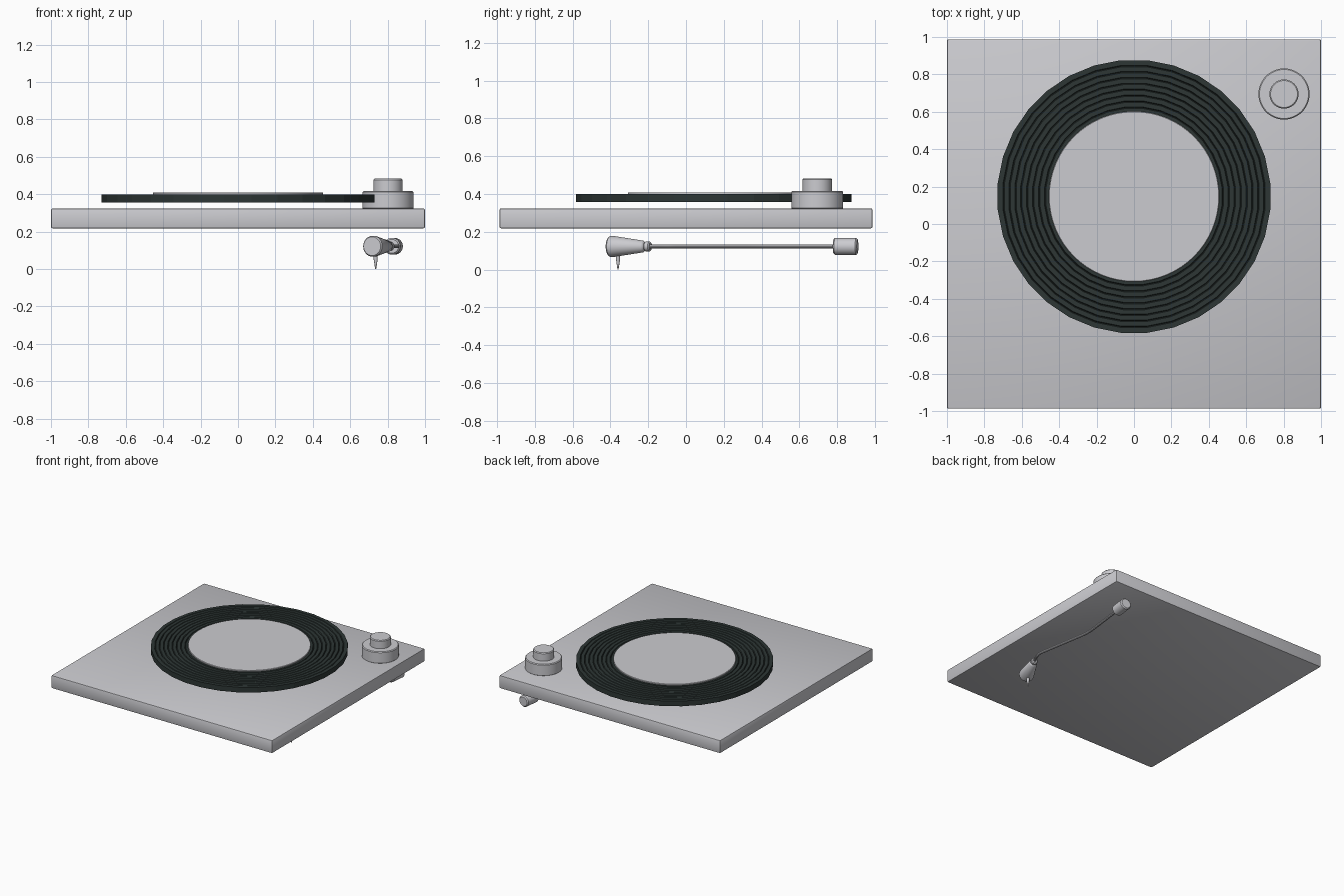
import bpy, bmesh, math
from mathutils import Vector

if "Cube" in bpy.data.objects:
    bpy.data.objects.remove(bpy.data.objects["Cube"])


def material(name, rgb):
    m = bpy.data.materials.new(name)
    m.diffuse_color = (*rgb, 1)
    m.use_nodes = True
    m.node_tree.nodes["Principled BSDF"].inputs["Base Color"].default_value = m.diffuse_color
    return m


GREY = material("light_grey", (0.60, 0.60, 0.63))
VINYL = material("dark_vinyl", (0.026, 0.037, 0.035))


def finish(name, bm, mat, angle=None):
    bmesh.ops.recalc_face_normals(bm, faces=bm.faces)
    me = bpy.data.meshes.new(name)
    bm.to_mesh(me)
    bm.free()
    ob = bpy.data.objects.new(name, me)
    bpy.context.collection.objects.link(ob)
    me.materials.append(mat)
    if angle:
        bpy.ops.object.select_all(action='DESELECT')
        ob.select_set(True)
        bpy.context.view_layer.objects.active = ob
        bpy.ops.object.shade_smooth_by_angle(angle=math.radians(angle))
    return ob


def lathe(name, profile, sides, mat, origin, axis=(0, 0, 1), closed=False,
          turn=0.0, angle=35):
    """Spin (radius, height) points about an axis; radius 0 becomes a pole."""
    bm = bmesh.new()
    q = Vector((0, 0, 1)).rotation_difference(Vector(axis).normalized())
    rings = []
    for r, h in profile:
        n = 1 if r == 0 else sides
        ring = []
        for i in range(n):
            a = 2 * math.pi * (i + turn) / sides
            p = Vector((r * math.cos(a), r * math.sin(a), h))
            ring.append(bm.verts.new(q @ p + Vector(origin)))
        rings.append(ring)
    pairs = list(zip(rings, rings[1:]))
    if closed:
        pairs.append((rings[-1], rings[0]))
    for A, B in pairs:
        for i in range(sides):
            j = (i + 1) % sides
            f = [A[i % len(A)], A[j % len(A)], B[j % len(B)], B[i % len(B)]]
            bm.faces.new(list(dict.fromkeys(f)))
    return finish(name, bm, mat, angle)


def drum(name, r, z0, z1, sides, mat, origin, axis=(0, 0, 1), b=0.006):
    """Capped cylinder with small chamfers."""
    return lathe(name, [(0, z0), (r - b, z0), (r, z0 + b), (r, z1 - b),
                        (r - b, z1), (0, z1)], sides, mat, origin, axis)


# Plinth with softened edges
bm = bmesh.new()
bmesh.ops.create_cube(bm, size=1)
for v in bm.verts:
    v.co = (v.co.x * 2, v.co.y * 1.975, 0.271 + v.co.z * 0.106)
bmesh.ops.bevel(bm, geom=bm.edges[:], offset=0.008, segments=2,
                profile=0.5, affect='EDGES')
finish("plinth", bm, GREY, 35)

# Record: flat-sided ring with concentric V grooves on top
R0, R1, GROOVES = 0.445, 0.732, 9
CENTRE = (0, 0.147, 0)
step = (R1 - R0) / GROOVES
profile = [(R0, 0.357), (R0, 0.399)]
for i in range(1, GROOVES):
    r = R0 + i * step
    profile += [(r - 0.004, 0.399), (r, 0.392), (r + 0.004, 0.399)]
profile += [(R1, 0.399), (R1, 0.357)]
lathe("record", profile, 32, VINYL, CENTRE, closed=True, turn=0.5, angle=None)

# Record label
drum("record_label", 0.455, 0.358, 0.409, 64, GREY, CENTRE, b=0.002)

# Stepped control knob
KNOB = (0.802, 0.695, 0)
drum("knob_base", 0.137, 0.32, 0.417, 48, GREY, KNOB)
drum("knob_top", 0.078, 0.41, 0.483, 48, GREY, KNOB)

# Tonearm tube: polyline with rounded bends, swept as a round curve
Z = 0.122
corners = [Vector(p) for p in ((0.83, 0.845, Z), (0.775, 0.39, Z),
                               (0.858, -0.095, Z), (0.81, -0.20, Z))]
path = [corners[0]]
for a, c, b, d in ((corners[0], corners[1], corners[2], 0.07),
                   (corners[1], corners[2], corners[3], 0.04)):
    p, q = c + (a - c).normalized() * d, c + (b - c).normalized() * d
    for k in range(7):
        t = k / 6
        path.append(p * (1 - t) ** 2 + c * 2 * t * (1 - t) + q * t * t)
path.append(corners[3])
cu = bpy.data.curves.new("tonearm_tube", 'CURVE')
cu.dimensions = '3D'
cu.bevel_depth = 0.011
cu.bevel_resolution = 3
cu.use_fill_caps = True
sp = cu.splines.new('POLY')
sp.points.add(len(path) - 1)
for pt, co in zip(sp.points, path):
    pt.co = (*co, 1)
cu.materials.append(GREY)
tube = bpy.data.objects.new("tonearm_tube", cu)
bpy.context.collection.objects.link(tube)
bpy.ops.object.select_all(action='DESELECT')
tube.select_set(True)
bpy.context.view_layer.objects.active = tube
bpy.ops.object.convert(target='MESH')
bpy.ops.object.shade_smooth_by_angle(angle=math.radians(35))

# Counterweight along the rear of the arm
drum("counterweight", 0.045, -0.064, 0.064, 32, GREY, corners[0],
     corners[0] - corners[1], b=0.008)

# Head shell: tapered body and collar in one turned profile
HEAD = Vector((0.717, -0.405, Z))
AXIS = Vector((0.41, 0.91, 0))
lathe("head_shell", [(0, 0), (0.050, 0), (0.056, 0.008), (0.056, 0.022),
                     (0.031, 0.195), (0.026, 0.201), (0.020, 0.205),
                     (0.026, 0.212), (0.026, 0.232), (0.020, 0.238),
                     (0, 0.238)], 32, GREY, HEAD, AXIS)

# Needle
lathe("needle", [(0, 0), (0.003, 0.001), (0.011, 0.055), (0.011, 0.09),
                 (0, 0.09)], 16, GREY, (0.736, -0.36, 0))
